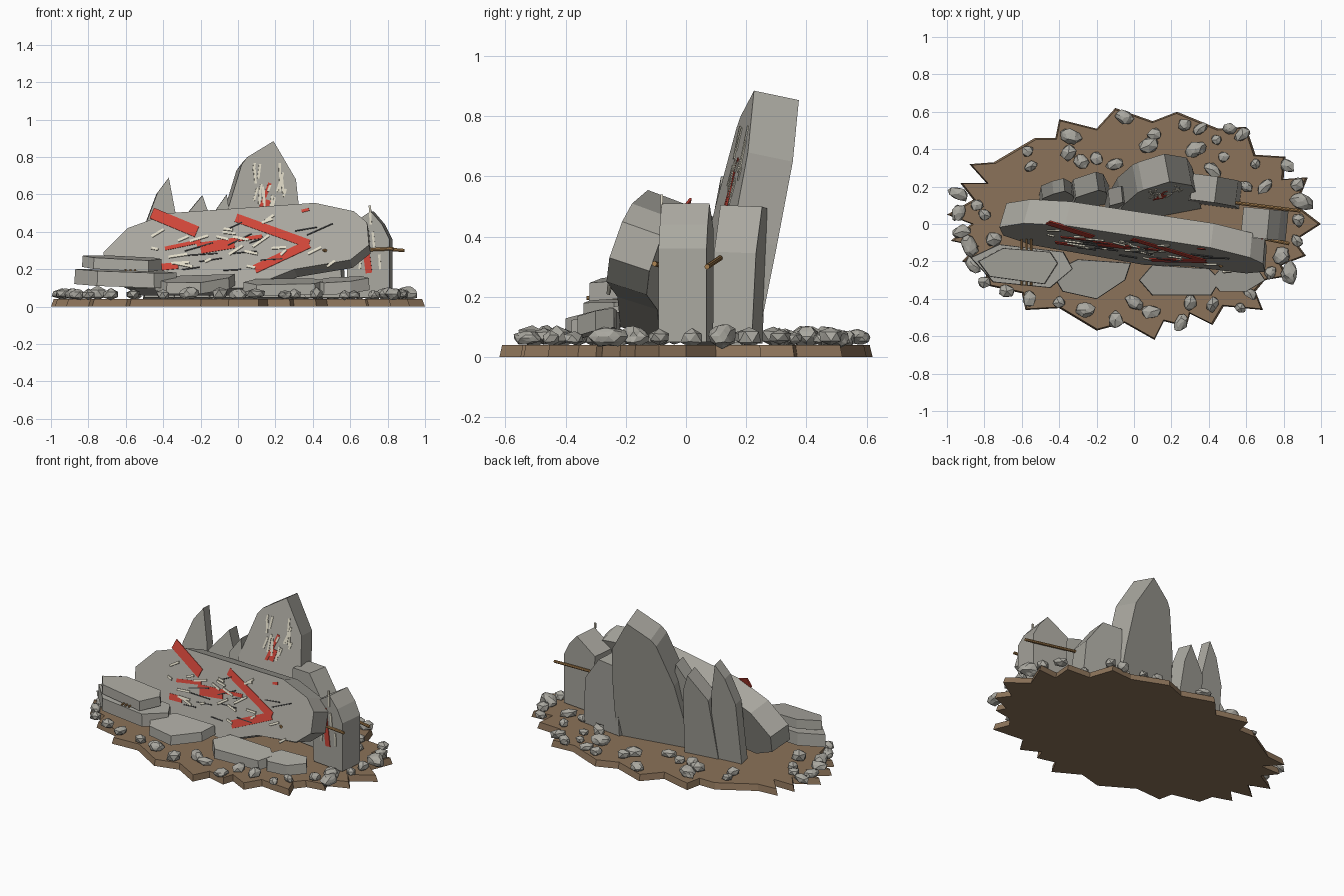
import bpy, bmesh, math, random
from mathutils import Vector

if "Cube" in bpy.data.objects:
    bpy.data.objects.remove(bpy.data.objects["Cube"])
random.seed(7)

def material(name, r, g, b):
    m = bpy.data.materials.new(name)
    m.diffuse_color = (r, g, b, 1)
    m.use_nodes = True
    m.node_tree.nodes["Principled BSDF"].inputs["Base Color"].default_value = m.diffuse_color
    return m

CONCRETE = material("concrete", 0.40, 0.39, 0.35)
EARTH = material("earth", 0.26, 0.17, 0.10)
RED = material("red_paint", 0.62, 0.06, 0.04)
CREAM = material("pale_scratch", 0.75, 0.71, 0.58)
DARK = material("dark_crack", 0.05, 0.05, 0.05)
RUST = material("rusty_steel", 0.40, 0.22, 0.08)

def finish(name, bm, mat):
    bmesh.ops.recalc_face_normals(bm, faces=bm.faces)
    me = bpy.data.meshes.new(name)
    bm.to_mesh(me)
    bm.free()
    ob = bpy.data.objects.new(name, me)
    bpy.context.collection.objects.link(ob)
    me.materials.append(mat)
    return ob

def prism(bm, pts, offset, shrink=1.0):
    """Solid between a polygon and its offset (optionally shrunken) copy."""
    mid = sum(pts, Vector()) / len(pts)
    a = [bm.verts.new(p) for p in pts]
    b = [bm.verts.new(mid + (p - mid) * shrink + offset) for p in pts]
    bm.faces.new(a)
    bm.faces.new(b[::-1])
    for i in range(len(a)):
        j = (i + 1) % len(a)
        bm.faces.new((a[j], a[i], b[i], b[j]))

class Plane:
    """Leaning front face: y = c + a*x + b*z."""
    def __init__(self, c, a, b):
        self.c, self.a, self.b = c, a, b
        self.n = Vector((a, -1, b)).normalized()

    def at(self, x, z):
        return Vector((x, self.c + self.a * x + self.b * z, z))

def upright(name, plane, outline, thick, shrink=1.0):
    bm = bmesh.new()
    prism(bm, [plane.at(*p) for p in outline], -plane.n * thick, shrink)
    finish(name, bm, CONCRETE)

def fallen(name, outline, z, slope_x, slope_y, thick):
    cx = sum(p[0] for p in outline) / len(outline)
    cy = sum(p[1] for p in outline) / len(outline)
    bm = bmesh.new()
    prism(bm, [Vector((x, y, z + slope_x * (x - cx) + slope_y * (y - cy))) for x, y in outline],
          Vector((0, 0, -thick)), 1.02)
    finish(name, bm, CONCRETE)

def strips(name, plane, segs, mat, lift=0.004):
    """Thin marks on a face; each is (x0, z0, x1, z1, width)."""
    bm = bmesh.new()
    for x0, z0, x1, z1, w in segs:
        d = Vector((x1 - x0, z1 - z0)).normalized() * w / 2
        quad = [(x0 - d.y, z0 + d.x), (x1 - d.y, z1 + d.x), (x1 + d.y, z1 - d.x), (x0 + d.y, z0 - d.x)]
        prism(bm, [plane.at(*p) + plane.n * lift for p in quad], -plane.n * (lift + 0.004))
    finish(name, bm, mat)

def scatter(n, xr, zr, angle, spread, length, width):
    out = []
    for _ in range(n):
        x, z = random.uniform(*xr), random.uniform(*zr)
        t = math.radians(angle + random.uniform(-spread, spread))
        l = random.uniform(*length)
        out.append((x, z, x + l * math.cos(t), z + l * math.sin(t), width))
    return out

def rod(name, p, q, r=0.009):
    p, q = Vector(p), Vector(q)
    bpy.ops.mesh.primitive_cylinder_add(vertices=8, radius=r, depth=(q - p).length, location=(p + q) / 2)
    ob = bpy.context.object
    ob.name = name
    ob.rotation_euler = (q - p).to_track_quat('Z', 'Y').to_euler()
    ob.data.materials.append(RUST)

# Jagged earth base
edge = [(1, 0), (.87, .1), (.93, .25), (.8, .24), (.81, .36), (.65, .37), (.6, .52), (.45, .51), (.23, .6),
        (.1, .55), (-.1, .62), (-.2, .51), (-.4, .56), (-.42, .46), (-.53, .46), (-.75, .33), (-.88, .32),
        (-.79, .22), (-.93, .22), (-.86, .13), (-1, .05), (-.87, 0), (-.98, -.09), (-.84, -.12), (-.92, -.2),
        (-.8, -.24), (-.78, -.33), (-.6, -.37), (-.58, -.46), (-.4, -.45), (-.2, -.57), (-.05, -.53),
        (.11, -.62), (.16, -.52), (.28, -.55), (.3, -.48), (.42, -.54), (.48, -.44), (.69, -.46), (.65, -.36),
        (.7, -.3), (.82, -.28), (.79, -.22), (.92, -.17), (.86, -.09)]
bm = bmesh.new()
prism(bm, [Vector((x, y, 0)) for x, y in edge], Vector((0, 0, 0.04)), 0.985)
finish("earth_base", bm, EARTH)

# Main leaning slab with paint, scratches and cracks
main = Plane(-0.243, -0.177, 0.34)
upright("main_slab", main, [(-.72, .29), (-.59, .42), (-.37, .5), (.41, .555), (.62, .51), (.69, .45), (.7, .33),
        (.6, .25), (.3, .2), (.05, .1), (-.55, .1), (-.7, .17)], 0.14, 0.98)
strips("main_red_paint", main, [(-.46, .5, -.22, .4, .06), (-.01, .475, .38, .335, .045), (.38, .335, .09, .2, .045),
       (-.22, .33, .13, .375, .02), (-.2, .31, -.02, .34, .055), (-.39, .31, -.2, .35, .02),
       (-.42, .21, -.32, .22, .035), (.34, .51, .38, .52, .015)], RED)
strips("main_pale_scratches", main, scatter(22, (-.5, .5), (.2, .46), 15, 30, (.03, .11), .013), CREAM, 0.007)
strips("main_cracks", main, scatter(12, (-.35, .45), (.18, .44), 15, 12, (.08, .17), .006), DARK, 0.006)

# Tall slab at the back
tall = Plane(0.004, 0.19, 0.21)
upright("tall_slab", tall, [(-.12, .05), (-.06, .5), (.02, .76), (.05, .8), (.19, .885), (.31, .68),
        (.34, .4), (.36, .05)], 0.155)
strips("tall_pale_scratches", tall, scatter(18, (.08, .25), (.5, .74), 82, 16, (.03, .09), .012), CREAM)
strips("tall_red_paint", tall, [(.11, .5, .17, .66, .018), (.14, .5, .16, .57, .03)], RED, 0.003)

# Broken shards behind the left half
upright("shard_left", Plane(0.13, 0.1, 0.12), [(-.5, .05), (-.49, .45), (-.43, .61), (-.37, .69), (-.33, .48),
        (-.3, .05)], 0.07)
upright("shard_middle", Plane(0.12, 0.15, 0.15), [(-.34, .05), (-.31, .45), (-.19, .595), (-.15, .48),
        (-.12, .05)], 0.1)
upright("shard_inner", Plane(0.05, 0.1, 0.12), [(-.15, .05), (-.13, .5), (-.06, .6), (-.03, .4), (-.02, .05)], 0.09)

# Blocks on the right
upright("block_back", Plane(0.15, -0.13, 0.04), [(.28, .05), (.3, .5), (.43, .505), (.54, .35), (.56, .05)], 0.14)
side = Plane(-0.01, -0.1, 0.0)
upright("block_side", side, [(.59, .05), (.57, .42), (.71, .51), (.77, .44), (.81, .36), (.81, .05)], 0.16)
strips("side_red_paint", side, [(.67, .42, .7, .18, .035)], RED)
strips("side_pale_scratches", side, [(.71, .44, .705, .54, .012), (.73, .3, .72, .4, .012),
       (.76, .2, .755, .28, .012), (.65, .2, .66, .3, .012)], CREAM)

# Fallen slabs along the front
fallen("fallen_upper_left", [(-.83, -.2), (-.7, -.13), (-.45, -.15), (-.41, -.21), (-.48, -.32), (-.77, -.28)],
       .262, -.04, .1, .06)
fallen("fallen_lower_left", [(-.87, -.18), (-.72, -.11), (-.38, -.15), (-.33, -.24), (-.45, -.34), (-.75, -.31)],
       .19, -.03, .05, .08)
fallen("fallen_front_a", [(-.44, -.26), (-.3, -.19), (-.02, -.21), (-.05, -.3), (-.2, -.4), (-.38, -.36)],
       .15, .04, .2, .06)
fallen("fallen_front_b", [(.03, -.3), (.1, -.22), (.4, -.24), (.46, -.3), (.41, -.38), (.1, -.38)],
       .135, .02, .2, .06)
fallen("fallen_front_c", [(.41, -.3), (.47, -.23), (.66, -.24), (.7, -.3), (.6, -.36), (.46, -.36)],
       .145, .06, .2, .065)

# Exposed reinforcing rods
rod("rod_side_front", (.6, -.06, .3), (.83, -.105, .31))
rod("rod_side_back", (.53, .115, .33), (.89, .07, .3))
for i in range(3):
    rod(f"rod_left_{i}", (-.6 + i * .025, -.08, .2), (-.6 + i * .025, -.33, .196), .006)
rod("rod_main", (.4, -.15, .3), (.47, -.23, .3), .008)

# Rubble around the rim
spots = [(-.05, .57), (.11, .48), (.08, .42), (.27, .53), (.35, .51), (.44, .45), (.51, .51), (.48, .36), (.42, .29),
         (.33, .4), (.82, .31), (.87, .21), (.9, .12), (.88, .02), (.87, -.09), (.83, -.26), (.57, -.45),
         (.42, -.43), (.25, -.53), (.09, -.47), (-.1, -.51), (-.26, -.46), (-.56, -.4), (-.8, -.31), (-.86, -.22),
         (-.92, -.04), (-.94, .16), (-.94, .06), (-.8, .05), (-.75, -.08), (-.88, -.12), (-.57, .39), (-.55, .31),
         (-.34, .47), (-.35, .38), (-.2, .35), (-.28, .33), (.65, .32), (.58, .48), (.73, -.26), (.62, -.37),
         (.3, -.42), (0, -.42), (-.4, -.42), (-.68, -.36), (.79, -.17), (-.84, .1), (.7, .2), (.6, .2), (-.1, .32)]
for i, (x, y) in enumerate(spots):
    bm = bmesh.new()
    bmesh.ops.create_icosphere(bm, subdivisions=1 + (i % 3 == 0), radius=1)
    for v in bm.verts:
        v.co *= random.uniform(0.82, 1.12)
    s = random.uniform(.034, .052)
    ob = finish(f"rubble_{i:02d}", bm, CONCRETE)
    ob.scale = (s * random.uniform(.9, 1.4), s * random.uniform(.75, 1), s * random.uniform(.6, .85))
    ob.rotation_euler = (0, 0, random.uniform(0, 6.28))
    ob.location = (x, y, .04 + s * .6)
